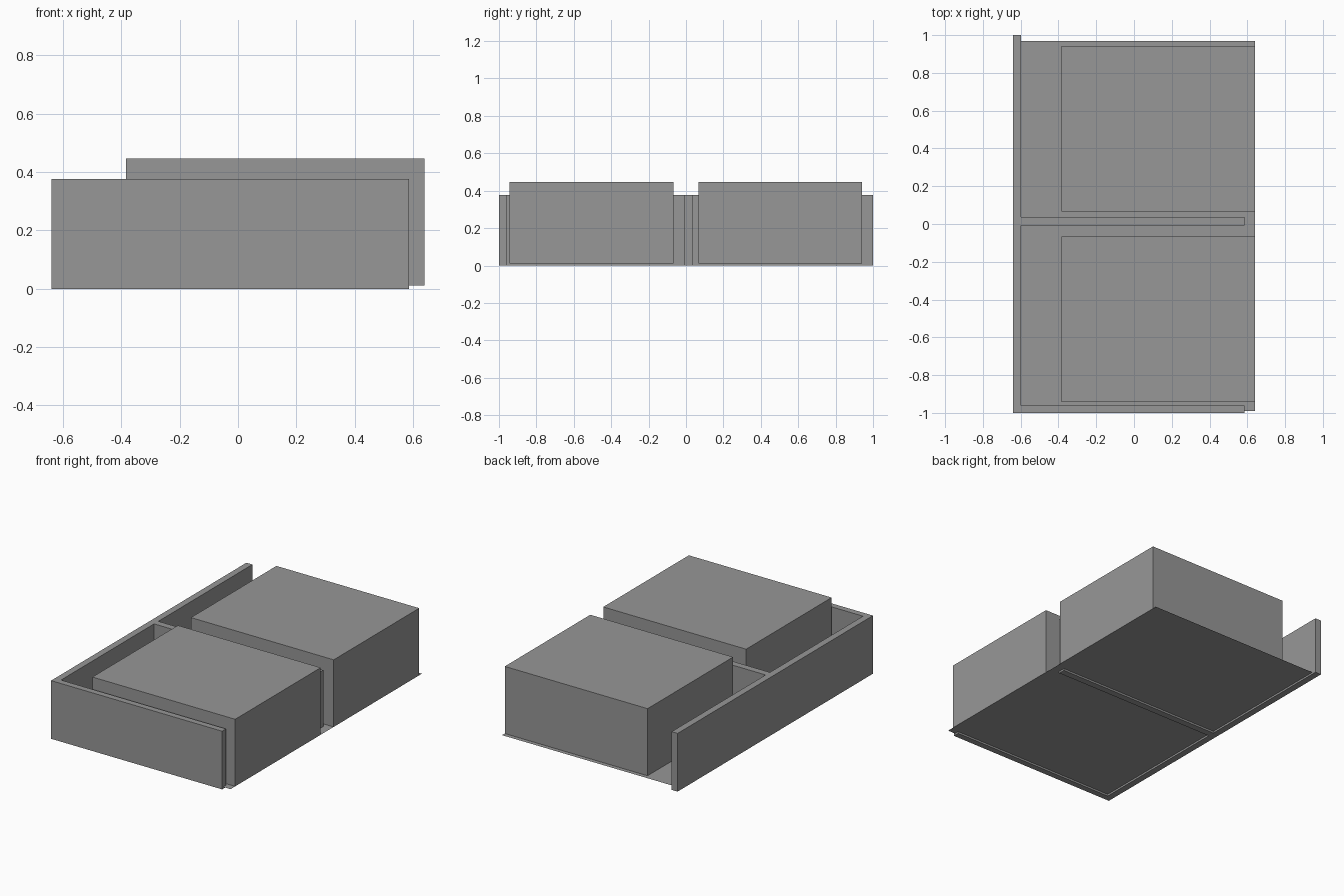
import bpy
import bmesh

cube = bpy.data.objects.get("Cube")
if cube:
    bpy.data.objects.remove(cube, do_unlink=True)

grey = bpy.data.materials.new("mid_grey")
grey.use_nodes = True
colour = (0.31, 0.31, 0.31, 1)
grey.diffuse_color = colour
grey.node_tree.nodes["Principled BSDF"].inputs["Base Color"].default_value = colour


def prism(name, outline, bottom, top):
    """Extrude a flat outline from bottom to top; equal heights leave a sheet."""
    bm = bmesh.new()
    base = bm.faces.new([bm.verts.new((x, y, bottom)) for x, y in outline])
    if top > bottom:
        result = bmesh.ops.extrude_face_region(bm, geom=[base], use_keep_orig=True)
        for v in result["geom"]:
            if isinstance(v, bmesh.types.BMVert):
                v.co.z = top
        bmesh.ops.recalc_face_normals(bm, faces=bm.faces)
    mesh = bpy.data.meshes.new(name)
    bm.to_mesh(mesh)
    bm.free()
    mesh.materials.append(grey)
    obj = bpy.data.objects.new(name, mesh)
    bpy.context.collection.objects.link(obj)
    return obj


def rectangle(x0, x1, y0, y1):
    return [(x0, y0), (x1, y0), (x1, y1), (x0, y1)]


FLOOR_Z = 0.012
WALL_TOP = 0.377
LEFT, INNER, WALL_END, RIGHT = -0.64, -0.597, 0.586, 0.64

# Long wall with the end wall and the dividing wall joined to it
walls = [
    (LEFT, -1), (WALL_END, -1), (WALL_END, -0.96), (INNER, -0.96),
    (INNER, -0.007), (WALL_END, -0.007), (WALL_END, 0.037), (INNER, 0.037),
    (INNER, 1), (LEFT, 1),
]
prism("bay_walls", walls, 0, WALL_TOP)

# Thin floor sheet
prism("floor", rectangle(-0.62, RIGHT, -0.99, 0.97), FLOOR_Z, FLOOR_Z)

# One large block in each bay
for name, y0, y1 in (("front_block", -0.943, -0.067), ("back_block", 0.066, 0.942)):
    prism(name, rectangle(-0.384, RIGHT, y0, y1), FLOOR_Z, 0.447)
